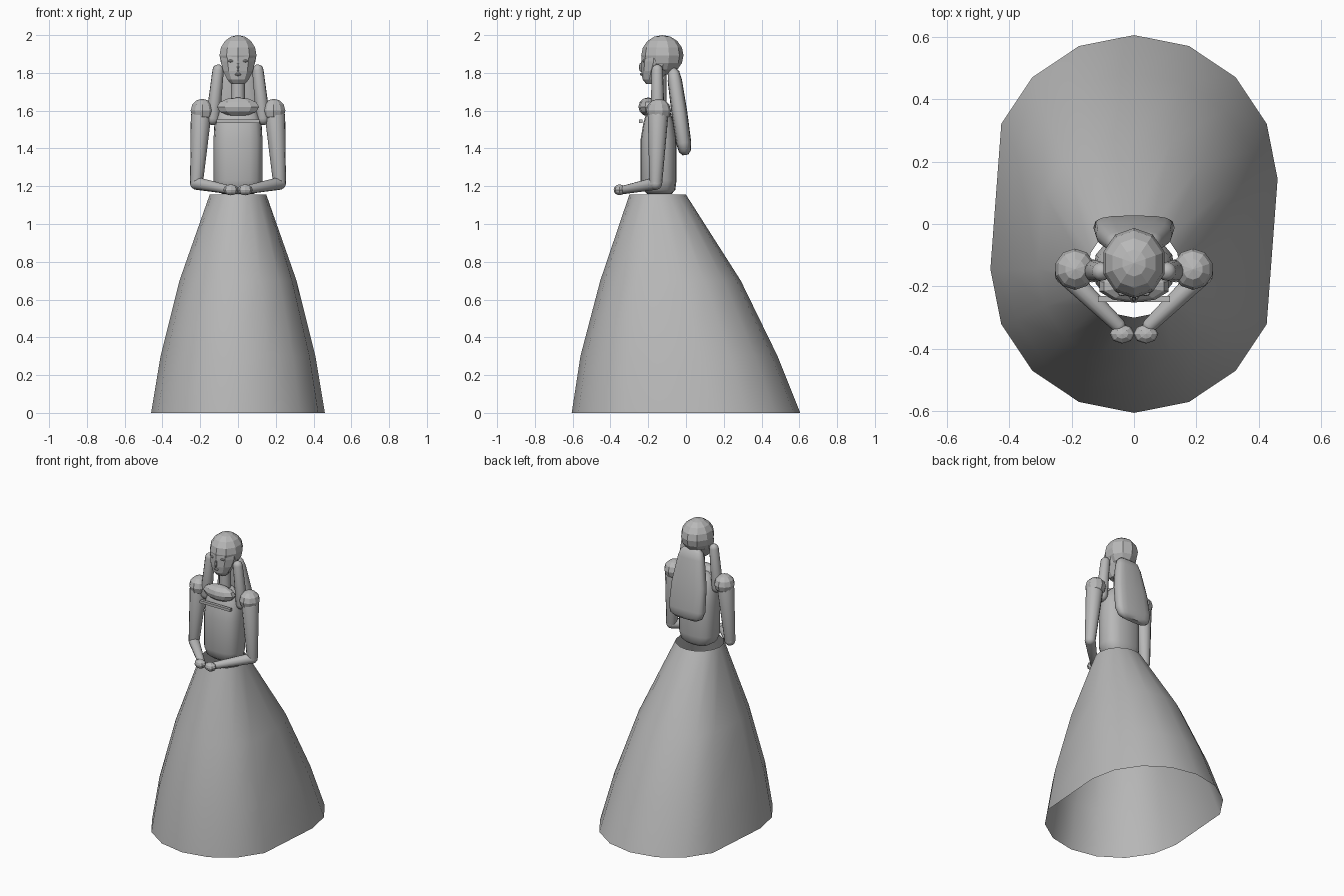
import bpy, bmesh, math
from mathutils import Vector, Matrix

if "Cube" in bpy.data.objects:
    bpy.data.objects.remove(bpy.data.objects["Cube"], do_unlink=True)

GREY = (0.48, 0.48, 0.48, 1)
mat = bpy.data.materials.new("plain grey")
mat.use_nodes = True
mat.diffuse_color = GREY
mat.node_tree.nodes["Principled BSDF"].inputs["Base Color"].default_value = GREY


def finish(name, bm, angle=None):
    """Turn a bmesh into an object; angle gives smooth shading."""
    mesh = bpy.data.meshes.new(name)
    bm.to_mesh(mesh)
    bm.free()
    mesh.materials.append(mat)
    obj = bpy.data.objects.new(name, mesh)
    bpy.context.collection.objects.link(obj)
    if angle:
        bpy.ops.object.select_all(action='DESELECT')
        obj.select_set(True)
        bpy.context.view_layer.objects.active = obj
        bpy.ops.object.shade_smooth_by_angle(angle=math.radians(angle))
    return obj


def loft(name, rings, segs=12, power=1, matrix=None, cap=True, split=False, angle=50):
    """Rings are (z, half width, half depth, centre y, shift of the halves)."""
    bm = bmesh.new()
    loops = []
    for z, rx, ry, cy, shift in rings:
        loop = []
        for i in range(segs):
            a = math.tau * i / segs
            s, c = math.sin(a), math.cos(a)
            x = rx * math.copysign(abs(s) ** power, s)
            y = ry * math.copysign(abs(c) ** power, c) + math.copysign(shift, c)
            loop.append(bm.verts.new((x, cy + y, z)))
        loops.append(loop)
    for low, high in zip(loops, loops[1:]):
        for i in range(segs):
            j = (i + 1) % segs
            bm.faces.new((low[j], low[i], high[i], high[j]))
    if cap:
        bm.faces.new(loops[0])
        bm.faces.new(loops[-1][::-1])
    if matrix:
        bm.transform(matrix)
    return finish(name, bm, angle)


def capsule(name, start, end, r0, r1):
    """Tapered round-ended limb between two points."""
    start, end = Vector(start), Vector(end)
    axis = end - start
    steps = [math.radians(d) for d in (80, 50, 25, 0)]
    rings = [(-r0 * math.sin(a), r0 * math.cos(a)) for a in steps]
    rings += [(axis.length + r1 * math.sin(a), r1 * math.cos(a)) for a in steps[::-1]]
    m = Matrix.Translation(start) @ axis.to_track_quat('Z', 'Y').to_matrix().to_4x4()
    return loft(name, [(z, r, r, 0, 0) for z, r in rings], matrix=m)


def ball(name, centre, size, segs=10, rings=6, angle=None):
    bm = bmesh.new()
    bmesh.ops.create_uvsphere(bm, u_segments=segs, v_segments=rings, radius=1)
    bm.transform(Matrix.Translation(centre) @ Matrix.Diagonal((*size, 1)))
    return finish(name, bm, angle)


def box(name, centre, size):
    bm = bmesh.new()
    bmesh.ops.create_cube(bm, size=1)
    bm.transform(Matrix.Translation(centre) @ Matrix.Diagonal((*size, 1)))
    return finish(name, bm)


# Open skirt, stretched front to back towards the hem
loft("skirt", [(0, .46, .46, 0, .145), (.3, .41, .41, -.037, .112),
               (.7, .31, .31, -.082, .062), (1.155, .15, .15, -.15, 0)],
     segs=16, cap=False)

# Torso, bust and neckline
loft("torso", [(1.16, .085, .065, -.14, 0), (1.18, .115, .085, -.142, 0),
               (1.23, .13, .095, -.145, 0), (1.45, .13, .095, -.145, 0),
               (1.54, .122, .08, -.145, 0), (1.6, .1, .06, -.145, 0),
               (1.64, .06, .04, -.145, 0)], segs=16, power=.75)
ball("bust", (0, -.2, 1.62), (.117, .052, .05))
box("neckline_band", (0, -.24, 1.545), (.23, .02, .018))
loft("neck", [(1.6, .038, .038, -.14, 0), (1.8, .036, .036, -.14, 0)])

# Head: round skull with a tapered face
ball("skull", (0, -.125, 1.893), (.103, .112, .107), rings=8)
loft("face", [(1.74, .038, .035, -.175, 0), (1.765, .06, .052, -.178, 0),
              (1.81, .083, .075, -.162, 0), (1.86, .095, .095, -.142, 0),
              (1.91, .09, .09, -.142, 0)], segs=10, angle=None)
ball("nose", (0, -.238, 1.83), (.008, .012, .025), 6, 4)
ball("mouth", (0, -.234, 1.792), (.017, .01, .008), 8, 4)

# Long hair hanging down the back
hair_top, hair_end = Vector((0, -.062, 1.78)), Vector((0, -.008, 1.4))
tilt = (hair_end - hair_top).to_track_quat('Z', 'Y').to_matrix().to_4x4()
length = (hair_end - hair_top).length
loft("back_hair", [(-.045, .055, .014, 0, 0), (-.025, .078, .03, 0, 0),
                   (.02, .092, .038, 0, 0), (length * .5, .122, .042, 0, 0),
                   (length - .03, .13, .04, 0, 0), (length + .015, .115, .032, 0, 0),
                   (length + .035, .08, .015, 0, 0)],
     segs=16, power=.65, matrix=Matrix.Translation(hair_top) @ tilt)

# Paired parts
for side, s in (("left", 1), ("right", -1)):
    ball(side + "_eye", (s * .037, -.222, 1.863), (.016, .009, .008), 8, 4)
    capsule(side + "_side_lock", (s * .105, -.152, 1.815), (s * .133, -.15, 1.56), .03, .037)
    ball(side + "_puff_sleeve", (s * .189, -.145, 1.6), (.065, .066, .063))
    elbow = (s * .22, -.16, 1.215)
    capsule(side + "_upper_arm", (s * .196, -.148, 1.57), elbow, .054, .034)
    capsule(side + "_forearm", elbow, (s * .05, -.325, 1.182), .034, .023)
    ball(side + "_hand", (s * .038, -.352, 1.181), (.04, .031, .029), 8, 6)
